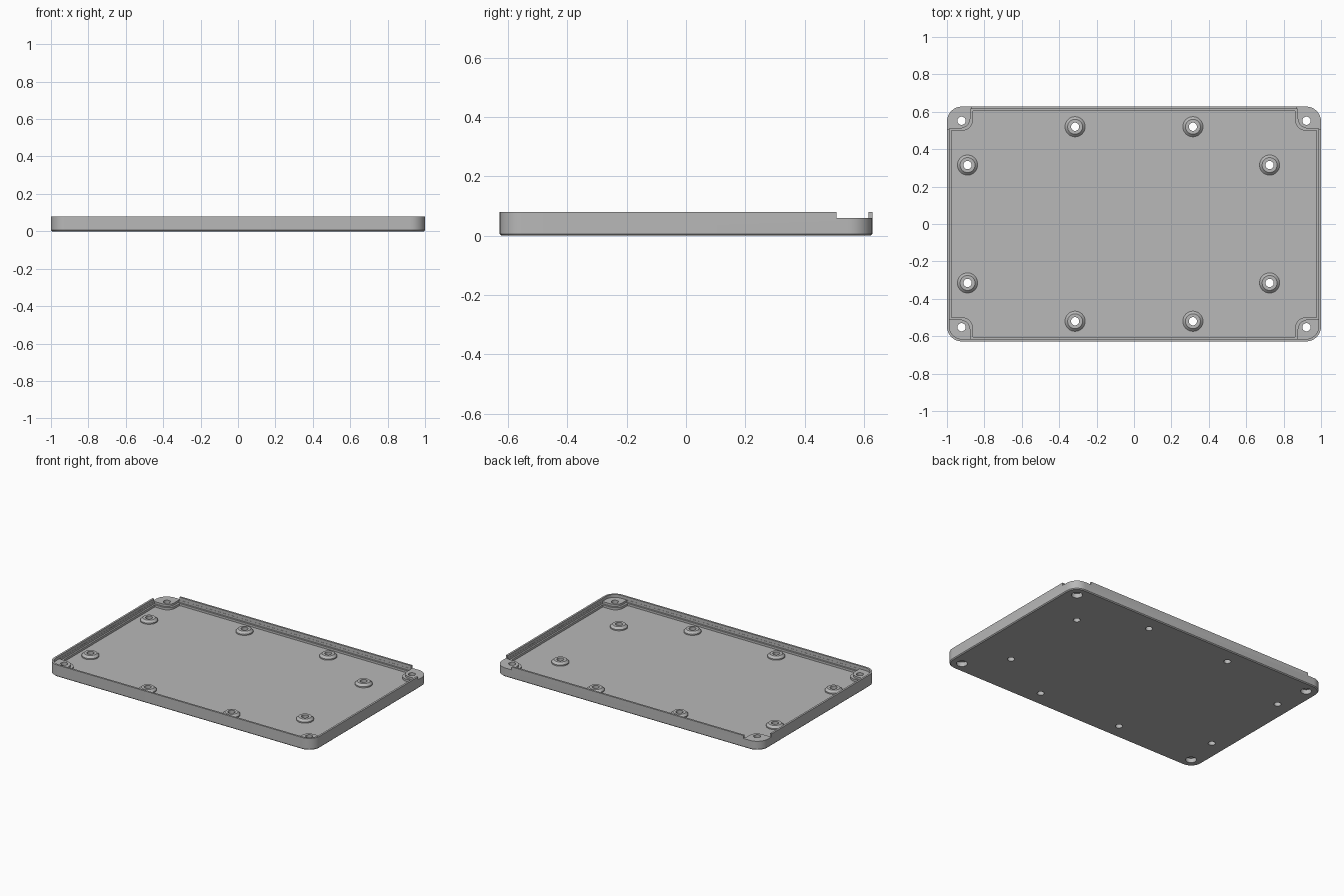
import bpy
import bmesh
from math import sin, cos, pi, radians

cube = bpy.data.objects.get("Cube")
if cube:
    bpy.data.objects.remove(cube, do_unlink=True)

HX, HY, HEIGHT = 1.0, 0.628, 0.08
FLOOR, LEDGE, POST = 0.03, 0.045, 0.06
LIP = 0.013

grey = bpy.data.materials.new("light grey")
grey.use_nodes = True
colour = (0.48, 0.48, 0.48, 1)
grey.diffuse_color = colour
grey.node_tree.nodes["Principled BSDF"].inputs["Base Color"].default_value = colour


def arc(cx, cy, r, start, end, steps=8):
    angles = [radians(start + (end - start) * i / steps) for i in range(steps + 1)]
    return [(cx + r * cos(a), cy + r * sin(a)) for a in angles]


def four_way(quarter):
    """Mirror a quarter outline into a full counter-clockwise loop."""
    loop = []
    for sx, sy in ((1, 1), (-1, 1), (-1, -1), (1, -1)):
        points = quarter if sx == sy else quarter[::-1]
        loop += [(sx * x, sy * y) for x, y in points]
    return loop


def rounded_rect(inset):
    r = 0.08 - inset
    return four_way(arc(HX - inset - r, HY - inset - r, r, 0, 90))


def pocket_outline(inset, px, py):
    """Rectangle with a rounded post standing in each corner."""
    r = 0.055
    bend = arc(px + r, py + r, r, 270, 180)
    return four_way([(HX - inset, py)] + bend + [(px, HY - inset)])


def circle(x, y, r, sides=32):
    return [(x + r * cos(2 * pi * i / sides), y + r * sin(2 * pi * i / sides))
            for i in range(sides)]


def loft(name, *levels):
    """Closed solid through (outline, height) levels from bottom to top."""
    bm = bmesh.new()
    rings = [[bm.verts.new((x, y, z)) for x, y in outline] for outline, z in levels]
    bm.faces.new(rings[0][::-1])
    bm.faces.new(rings[-1])
    for low, high in zip(rings, rings[1:]):
        for i in range(len(low)):
            j = (i + 1) % len(low)
            bm.faces.new((low[i], low[j], high[j], high[i]))
    mesh = bpy.data.meshes.new(name)
    bm.to_mesh(mesh)
    bm.free()
    obj = bpy.data.objects.new(name, mesh)
    mesh.materials.append(grey)
    bpy.context.collection.objects.link(obj)
    return obj


def combine(target, tool, operation):
    mod = target.modifiers.new(tool.name, 'BOOLEAN')
    mod.operation, mod.object, mod.solver = operation, tool, 'EXACT'
    bpy.context.view_layer.objects.active = target
    bpy.ops.object.modifier_apply(modifier=mod.name)
    bpy.data.objects.remove(tool, do_unlink=True)


def cut(target, *levels):
    combine(target, loft("cutter", *levels), 'DIFFERENCE')


# Tray body with a small chamfer under the edge
tray = loft("tray", (rounded_rect(0.006), 0), (rounded_rect(0), 0.006),
            (rounded_rect(0), HEIGHT))

# Thin lip, stepped ledge and floor, leaving the corner posts
lip = rounded_rect(LIP)
cut(tray, (lip, POST), (lip, 0.2))
ledge = pocket_outline(LIP + 0.001, 0.875, 0.511)
cut(tray, (ledge, LEDGE), (ledge, 0.19))
floor = pocket_outline(0.025, 0.862, 0.499)
cut(tray, (floor, FLOOR), (floor, 0.18))

# The lip is open around the two back posts
for side in (-1, 1):
    xs = sorted((side * 0.872, side * 1.1))
    gap = [(xs[0], 0.508), (xs[1], 0.508), (xs[1], 0.8), (xs[0], 0.8)]
    cut(tray, (gap, POST), (gap, 0.17))

# Tapered screw bosses with through holes
bosses = [(x, y * side) for side in (-1, 1)
          for x, y in ((-0.315, 0.52), (0.315, 0.52), (-0.89, 0.315), (0.725, 0.315))]
for x, y in bosses:
    boss = loft("boss", (circle(x, y, 0.054), FLOOR - 0.01), (circle(x, y, 0.054), FLOOR + 0.008),
                (circle(x, y, 0.04), FLOOR + 0.022))
    combine(tray, boss, 'UNION')
    hole = circle(x, y, 0.022)
    cut(tray, (hole, -0.1), (hole, 0.2))

# Corner screw holes, counterbored from below
for sx in (-1, 1):
    for sy in (-1, 1):
        x, y = sx * 0.922, sy * 0.552
        hole, bore = circle(x, y, 0.022), circle(x, y, 0.034)
        cut(tray, (hole, -0.1), (hole, 0.2))
        cut(tray, (bore, -0.1), (bore, 0.03))

# Smooth the round walls, keep the edges sharp
bpy.ops.object.select_all(action='DESELECT')
tray.select_set(True)
bpy.context.view_layer.objects.active = tray
bpy.ops.object.shade_smooth_by_angle(angle=radians(25))
